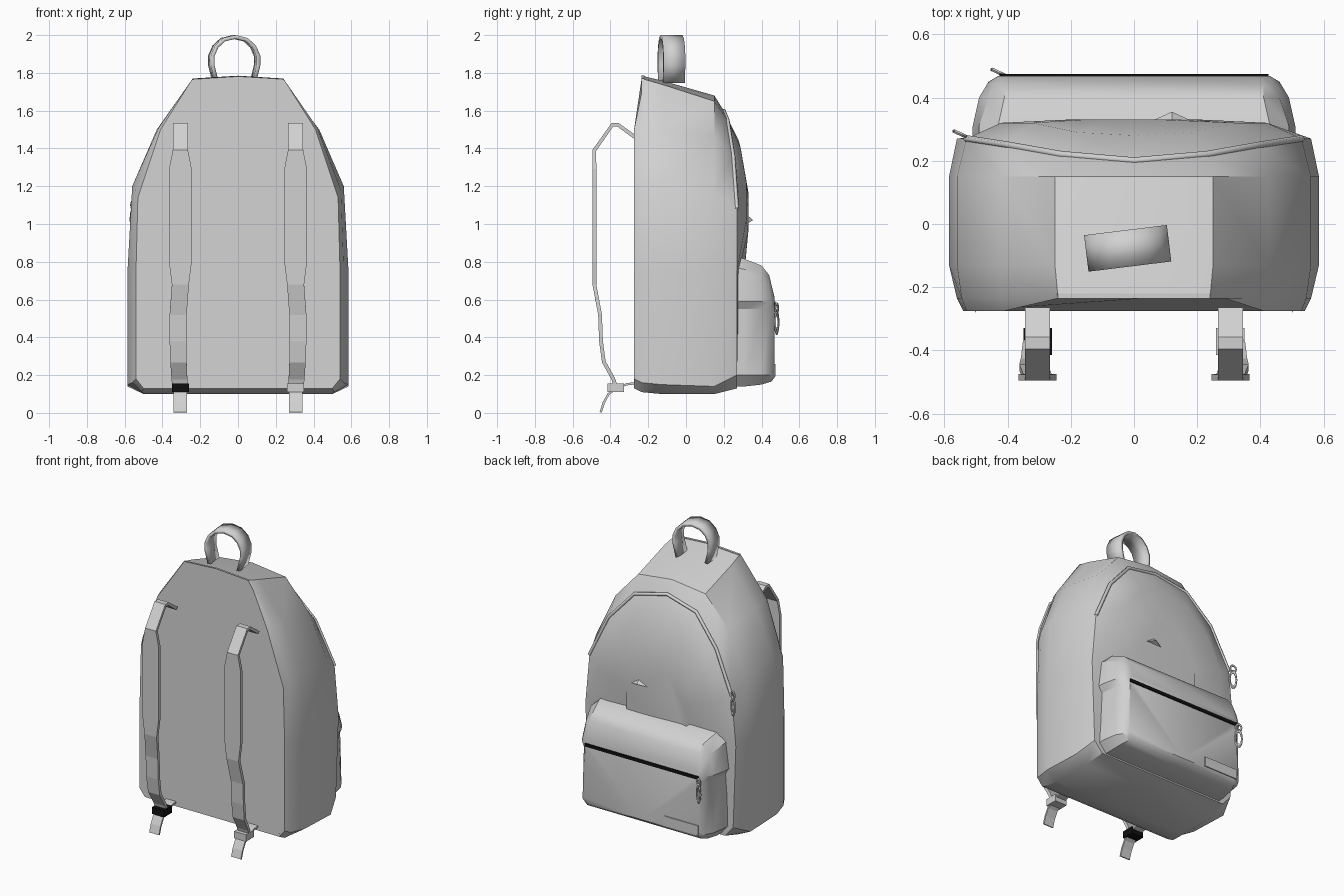
import bpy, bmesh, math
from mathutils import Vector

cube = bpy.data.objects.get("Cube")
if cube:
    bpy.data.objects.remove(cube, do_unlink=True)


def material(name, rgb):
    m = bpy.data.materials.new(name)
    m.use_nodes = True
    m.diffuse_color = (*rgb, 1)
    m.node_tree.nodes["Principled BSDF"].inputs["Base Color"].default_value = (*rgb, 1)
    return m


GREY = material("grey fabric", (0.64, 0.64, 0.64))
BLACK = material("black plastic", (0.005, 0.005, 0.005))


def finish(name, bm, mat, angle=None):
    bmesh.ops.recalc_face_normals(bm, faces=bm.faces)
    me = bpy.data.meshes.new(name)
    bm.to_mesh(me)
    bm.free()
    ob = bpy.data.objects.new(name, me)
    bpy.context.collection.objects.link(ob)
    me.materials.append(mat)
    if angle:
        smooth(ob, angle)
    return ob


def smooth(ob, angle):
    bpy.ops.object.select_all(action='DESELECT')
    ob.select_set(True)
    bpy.context.view_layer.objects.active = ob
    bpy.ops.object.shade_smooth_by_angle(angle=math.radians(angle))


def full_ring(half):
    """Half outline (x, y, z), bottom centre to top centre, closed by mirroring."""
    return half + [(-x, y, z) for x, y, z in reversed(half[1:-1])]


def loft(name, halves, mat, angle):
    bm = bmesh.new()
    rings = [[bm.verts.new(p) for p in full_ring(h)] for h in halves]
    n = len(rings[0])
    for a, b in zip(rings, rings[1:]):
        for i in range(n):
            j = (i + 1) % n
            bm.faces.new((a[i], a[j], b[j], b[i]))
    bm.faces.new(rings[0])
    bm.faces.new(rings[-1])
    return finish(name, bm, mat, angle)


def at(ys, outline):
    """Give an outline of (x, z) its depth, one value or one per point."""
    if not isinstance(ys, list):
        ys = [ys] * len(outline)
    return [(x, y, z) for y, (x, z) in zip(ys, outline)]


def ribbon(name, pts, side, mat, thick=0.02):
    """Webbing along (centre, half width) points, spread along side."""
    bm = bmesh.new()
    side = Vector(side)
    rows = [[bm.verts.new(Vector(c) + side * s * w) for s in (-1, 1)] for c, w in pts]
    for a, b in zip(rows, rows[1:]):
        bm.faces.new((a[0], a[1], b[1], b[0]))
    ob = finish(name, bm, mat)
    mod = ob.modifiers.new("thickness", 'SOLIDIFY')
    mod.thickness = thick
    mod.offset = 0
    return ob


def box(name, centre, size, mat):
    bm = bmesh.new()
    bmesh.ops.create_cube(bm, size=1)
    bmesh.ops.scale(bm, vec=size, verts=bm.verts)
    bmesh.ops.translate(bm, vec=centre, verts=bm.verts)
    return finish(name, bm, mat)


# Main bag: outlines from the flat strap panel to the bulging back
seam = at([.27, .27, .27, .27, .27, .25, .22, .20],
          [(0, .13), (.48, .13), (.54, .2), (.56, .75), (.53, 1.08), (.40, 1.36), (.23, 1.55), (0, 1.6)])
bulge = at([.27, .27, .27, .28, .32, .32, .29, .28],
           [(0, .18), (.44, .18), (.48, .25), (.46, .75), (.42, 1.02), (.32, 1.22), (.18, 1.4), (0, 1.44)])
inner = [(x * .5, .33 if z > .9 else .29, .9 + (z - .9) * .5) for x, y, z in bulge]
loft("main_bag", [
    at([-.275] * 6 + [-.22, -.22],
       [(0, .13), (.5, .13), (.54, .18), (.54, .75), (.53, 1.14), (.41, 1.5), (.24, 1.77), (0, 1.785)]),
    at(-.235, [(0, .11), (.51, .11), (.56, .16), (.56, .75), (.545, 1.18), (.42, 1.51), (.24, 1.77), (0, 1.785)]),
    at(-.13, [(0, .1), (.5, .1), (.585, .15), (.585, .75), (.56, 1.2), (.43, 1.5), (.25, 1.74), (0, 1.76)]),
    at(.15, [(0, .1), (.5, .1), (.585, .14), (.585, .75), (.56, 1.17), (.42, 1.46), (.25, 1.65), (0, 1.68)]),
    seam, bulge, inner], GREY, 32)

# Zip piping over the arch of the main opening
arch = seam[4:] + [(-x, y, z) for x, y, z in reversed(seam[4:-1])]
cu = bpy.data.curves.new("main_zip", 'CURVE')
cu.dimensions = '3D'
cu.bevel_depth = .011
cu.bevel_resolution = 1
sp = cu.splines.new('POLY')
sp.points.add(len(arch) - 1)
for p, co in zip(sp.points, arch):
    p.co = (*co, 1)
cu.materials.append(GREY)
bpy.context.collection.objects.link(bpy.data.objects.new("main_zip", cu))

# Cloth fold above the pocket
bm = bmesh.new()
a, b, c, d = [bm.verts.new(p) for p in ((.24, .3, .99), (.02, .31, 1.0), (.12, .3, 1.07), (.12, .355, 1.02))]
for f in ((a, b, d), (b, c, d), (c, a, d), (a, c, b)):
    bm.faces.new(f)
finish("cloth_fold", bm, GREY)

# Back pocket with an overhanging upper part
loft("back_pocket", [
    at(.25, [(0, .14), (.45, .14), (.5, .2), (.49, .55), (.51, .59), (.49, .77), (.43, .83), (0, .83)]),
    at(.31, [(0, .14), (.45, .14), (.5, .2), (.48, .55), (.51, .59), (.49, .76), (.43, .815), (0, .815)]),
    at(.40, [(0, .15), (.44, .15), (.485, .2), (.47, .55), (.49, .59), (.46, .72), (.41, .78), (0, .78)]),
    at([.45] * 5 + [.44] * 3,
       [(0, .165), (.42, .165), (.455, .2), (.445, .55), (.46, .59), (.445, .67), (.41, .73), (0, .73)]),
    at(.468, [(0, .185), (.40, .185), (.43, .22), (.425, .55), (.43, .58), (.425, .6), (.40, .615), (0, .615)]),
], GREY, 32)
box("pocket_zip", (0, .47, .578), (.85, .008, .022), BLACK)
box("label_patch", (-.295, .47, .225), (.25, .009, .065), GREY)

# Zip pulls: a small ring with a longer loop hanging from it
for name, x, y, z in (("pocket_pull", -.43, .48, .555), ("main_pull", -.55, .285, 1.1)):
    for part, dz, length, r in (("ring", 0, 1.3, .018), ("loop", -.075, 2.6, .021)):
        bpy.ops.mesh.primitive_torus_add(
            major_radius=r, minor_radius=.006, major_segments=10, minor_segments=5,
            location=(x, y, z + dz), rotation=(math.pi / 2, 0, math.radians(-25)))
        ob = bpy.context.object
        ob.name = name + "_" + part
        ob.scale.y = length
        ob.data.materials.append(GREY)

# Carry handle, a little turned on the bag
turn = math.radians(7)
along, across = Vector((math.cos(turn), math.sin(turn), 0)), (-math.sin(turn), math.cos(turn), 0)
shape = [(.1, 1.75), (.122, 1.84), (.122, 1.89), (.1, 1.94), (.06, 1.976), (0, 1.99)]
shape = [(-u, z) for u, z in shape] + [(u, z) for u, z in reversed(shape[:-1])]
handle = ribbon("carry_handle", [(along * u + Vector((-.02, -.077, z)), .058) for u, z in shape],
                across, GREY, .02)
smooth(handle, 40)

# Shoulder straps: (offset outwards, y, z, half width)
path = [(0, -.27, 1.46), (0, -.36, 1.525), (0, -.39, 1.525), (0, -.485, 1.39)]
webbing = [(*p, .04) for p in path] + [
    (0, -.485, 1.29, .06), (0, -.485, .8, .06), (0, -.485, .68, .045), (.012, -.455, .52, .045),
    (.012, -.45, .38, .045), (.01, -.435, .27, .043), (.005, -.385, .18, .042), (0, -.37, .13, .04)]
for name, s, mat in (("left", 1, GREY), ("right", -1, BLACK)):
    cx = s * .305
    strap = [((cx + s * dx, y, z), w) for dx, y, z, w in webbing]
    ribbon(name + "_strap", strap, (1, 0, 0), GREY)
    box(name + "_buckle", (cx, -.372, .133), (.09, .085, .046), mat)
    ribbon(name + "_strap_tail", [((cx, y, z), .036) for y, z in
           ((-.37, .13), (-.41, .1), (-.435, .055), (-.452, .003))], (1, 0, 0), GREY, .012)
    ribbon(name + "_anchor", [((cx, y, z), .036) for y, z in
           ((-.35, .14), (-.31, .152), (-.24, .16))], (1, 0, 0), GREY, .012)
    # Stitched corner tab low on the bag side
    bm = bmesh.new()
    bm.faces.new([bm.verts.new(p) for p in
                  ((s * .5, -.28, .15), (s * .585, -.12, .18), (s * .5, -.12, .18))])
    finish(name + "_corner_tab", bm, GREY)
